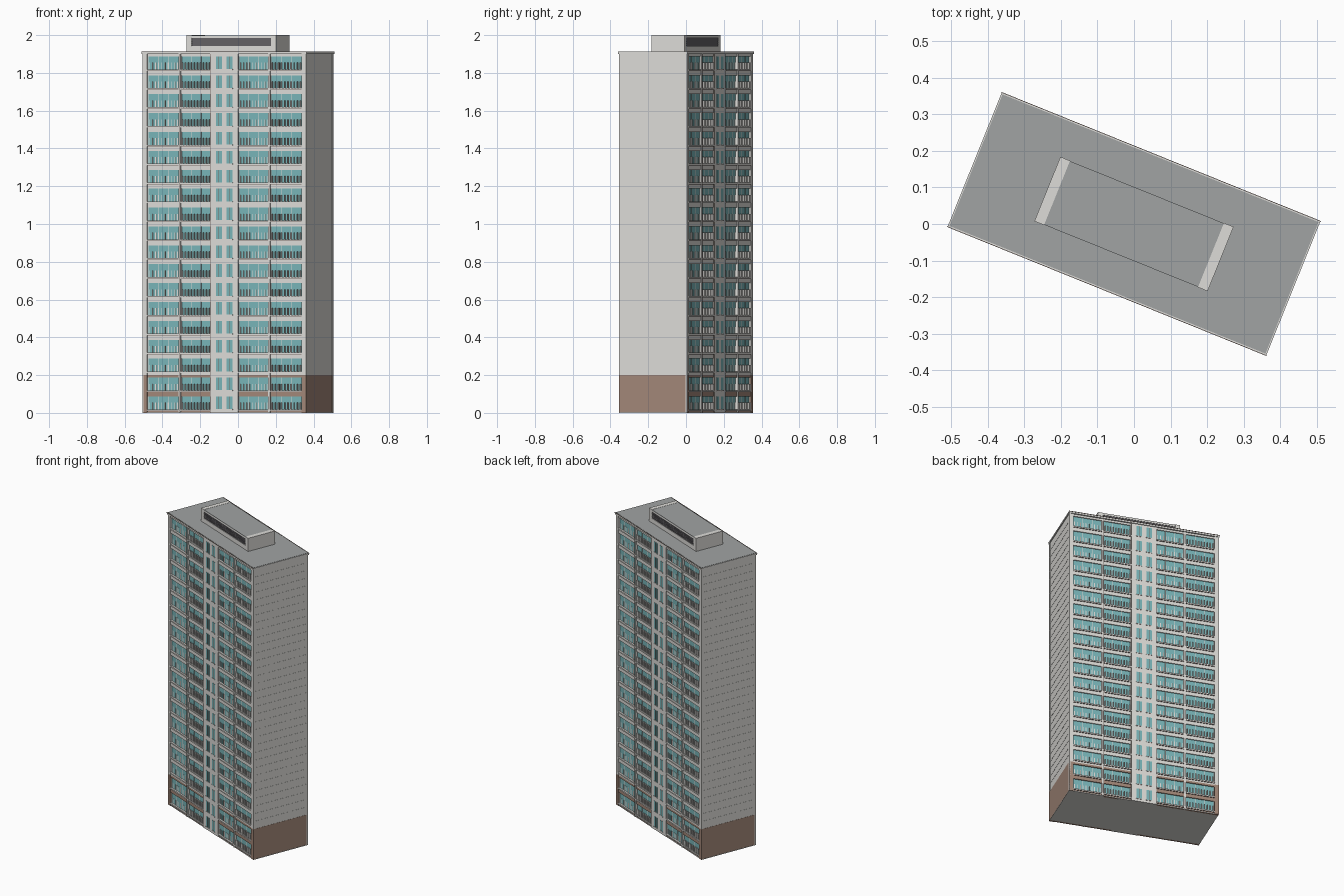
import bpy, bmesh, math
from mathutils import Matrix

if "Cube" in bpy.data.objects:
    bpy.data.objects.remove(bpy.data.objects["Cube"])

TURN = Matrix.Rotation(math.radians(-22), 4, 'Z')
FLOORS, H = 19, 0.1
BASE = 2                      # floors faced in brick
L, W = 0.467, 0.194           # half length and half width of the tower
# Bays along one long face; the flag marks bays with deep balcony bars
BAYS = [(-0.441, -0.262, True), (-0.250, -0.080, False),
        (0.080, 0.250, True), (0.262, 0.441, False)]

COLOURS = {
    "pale_concrete": (0.73, 0.72, 0.69),
    "roof_grey": (0.355, 0.37, 0.37),
    "brown_brick": (0.365, 0.245, 0.19),
    "teal_glass": (0.19, 0.46, 0.48),
    "dark_louvre": (0.125, 0.12, 0.13),
    "dark_trim": (0.20, 0.16, 0.14),
}
MATS = {}
for name, c in COLOURS.items():
    MATS[name] = bpy.data.materials.new(name)
    MATS[name].diffuse_color = (*c, 1)

parts = {}


def box(part, mat, u, v, z):
    """Add a box to a named part; u, v and z are (low, high) pairs."""
    bm = parts.setdefault((part, mat), bmesh.new())
    size = [b - a for a, b in (u, v, z)]
    mid = [(a + b) / 2 for a, b in (u, v, z)]
    m = TURN @ Matrix.Translation(mid) @ Matrix.Diagonal((*size, 1))
    bmesh.ops.create_cube(bm, size=1, matrix=m)


def pair(part, mat, u, v, z):
    """The same box on both opposite sides, turned half way round."""
    box(part, mat, u, v, z)
    box(part, mat, (-u[1], -u[0]), (-v[1], -v[0]), z)


def facing(f):
    return "brown_brick" if f < BASE else "pale_concrete"


top, base = FLOORS * H, BASE * H

# Solid tower body, floor plate and roof with its thin edge
box("tower_body", "pale_concrete", (-L + .004, L - .004), (-.180, .180), (.004, top))
box("floor_plate", "pale_concrete", (-L, L), (-W + .002, W - .002), (0, .004))
box("cornice", "pale_concrete", (-L - .003, L + .003), (-W - .004, W + .004), (top + .001, top + .012))
box("roof_deck", "roof_grey", (-L + .001, L - .001), (-W - .000, W + .000), (top + .008, top + .0135))
pair("roof_edge_line", "dark_trim", (-L - .004, L + .004), (W + .003, W + .005), (top + .010, top + .014))

# End walls: brick base, panel joints and corner strips
pair("end_wall", "pale_concrete", (L - .006, L - .002), (-W, W), (base, top))
pair("end_wall_base", "brown_brick", (L - .006, L - .001), (-W + .002, W - .012), (.001, base))
for i in range(2 * BASE + 1, 2 * FLOORS):
    z = i * H / 2
    pair("panel_joint", "pale_concrete", (L - .003, L - .001), (-W + .016, W - .016), (z - .001, z + .001))
for v in ((-W, -W + .013), (W - .013, W)):
    pair("corner_strip", "pale_concrete", (L - .006, L), v, (base, top))
pair("corner_strip", "pale_concrete", (L - .006, L), (W - .013, W), (0, base))

# Corner piers of the long faces
for u in ((-L, -.441), (.441, L)):
    pair("corner_pier", "brown_brick", u, (.178, W), (0, base))
    pair("corner_pier", "pale_concrete", u, (.178, W), (base, top + .002))

# Glazing behind each stack of bays, with party walls between
for a, b, deep in BAYS:
    pair("bay_glazing", "teal_glass", (a, b), (.178, .184), (.01, top - .01))
for s in (-1, 1):
    u = s * .256
    pair("party_wall", "pale_concrete", (u - .006, u + .006), (.178, W + .001), (0, top))
pair("downpipe", "dark_trim", (.2545, .2575), (W, W + .002), (0, top))
pair("downpipe", "dark_trim", (.078, .080), (W - .004, W + .001), (0, top))

# Stair core standing between the bays
pair("stair_core", "pale_concrete", (-.078, .078), (.178, W), (0, top))

for f in range(FLOORS):
    z = f * H
    for a, b, deep in BAYS:
        # Spandrels and slab lips
        pair("spandrel", facing(f), (a, b), (.178, .190), (z + .087, z + H))
        pair("spandrel", facing(f), (a, b), (.178, .190), (z, z + .018))
        pair("slab_lip", "pale_concrete", (a, b), (.184, W + .001), (z + .012, z + .019))
        pair("slab_shadow_line", "dark_trim", (a, b), (.184, W), (z + .010, z + .012))
        # Window posts
        for k in range(4):
            u = a + (b - a) * k / 3
            u = min(max(u, a + .002), b - .002)
            pair("window_post", "pale_concrete", (u - .0015, u + .0015), (.183, .1855), (z + .018, z + .087))
        # Balcony bars, with a dark bar tucked beside some of them
        n = 10
        front = .1945 if deep else .1855
        for k in range(n):
            u = a + (b - a) * (k + .5) / n
            pair("balcony_bar", "pale_concrete", (u - .002, u + .002), (.183, front), (z + .018, z + .054))
            if k % 3 == 1:
                pair("balcony_dark_bar", "dark_trim", (u - .006, u - .003), (.183, .185), (z + .018, z + .054))
    # Stair windows with a dark jamb and a low sill
    for c in (-.031, .031):
        pair("stair_window", "teal_glass", (c - .017, c + .017), (W - .002, W + .001), (z + .020, z + .087))
        pair("stair_window_jamb", "dark_trim", (c - .002, c + .001), (W, W + .0015), (z + .020, z + .087))
        pair("stair_window_sill", "pale_concrete", (c - .018, c + .018), (W, W + .003), (z + .016, z + .020))

# Plant room on the roof: end blocks, louvred sides and flat lid
r, low, high = .095, top + .010, 2.0
pair("plant_room_end", "pale_concrete", (.227, .2555), (-r, r), (low, high))
box("plant_room_body", "pale_concrete", (-.227, .227), (-r + .006, r - .006), (low, high - .005))
pair("plant_room_sill", "pale_concrete", (-.227, .227), (r - .008, r - .001), (low, 1.942))
pair("plant_room_rail", "pale_concrete", (-.227, .227), (r - .008, r - .001), (1.986, high - .004))
pair("plant_room_louvre", "dark_louvre", (-.227, .227), (r - .008, r - .004), (1.942, 1.986))
box("plant_room_lid", "roof_grey", (-.227, .227), (-r + .001, r - .001), (high - .005, high - .001))
for i in range(4):
    z = 1.948 + i * .010
    pair("plant_room_slat", "dark_louvre", (-.227, .227), (r - .006, r - .002), (z, z + .003))

# Turn every collected part into an object
for (part, mat), bm in parts.items():
    me = bpy.data.meshes.new(part)
    bm.to_mesh(me)
    bm.free()
    me.materials.append(MATS[mat])
    bpy.context.collection.objects.link(bpy.data.objects.new(part, me))

for m in bpy.data.materials:
    if m.users and not m.is_grease_pencil:
        m.use_nodes = True
        m.node_tree.nodes["Principled BSDF"].inputs["Base Color"].default_value = m.diffuse_color
